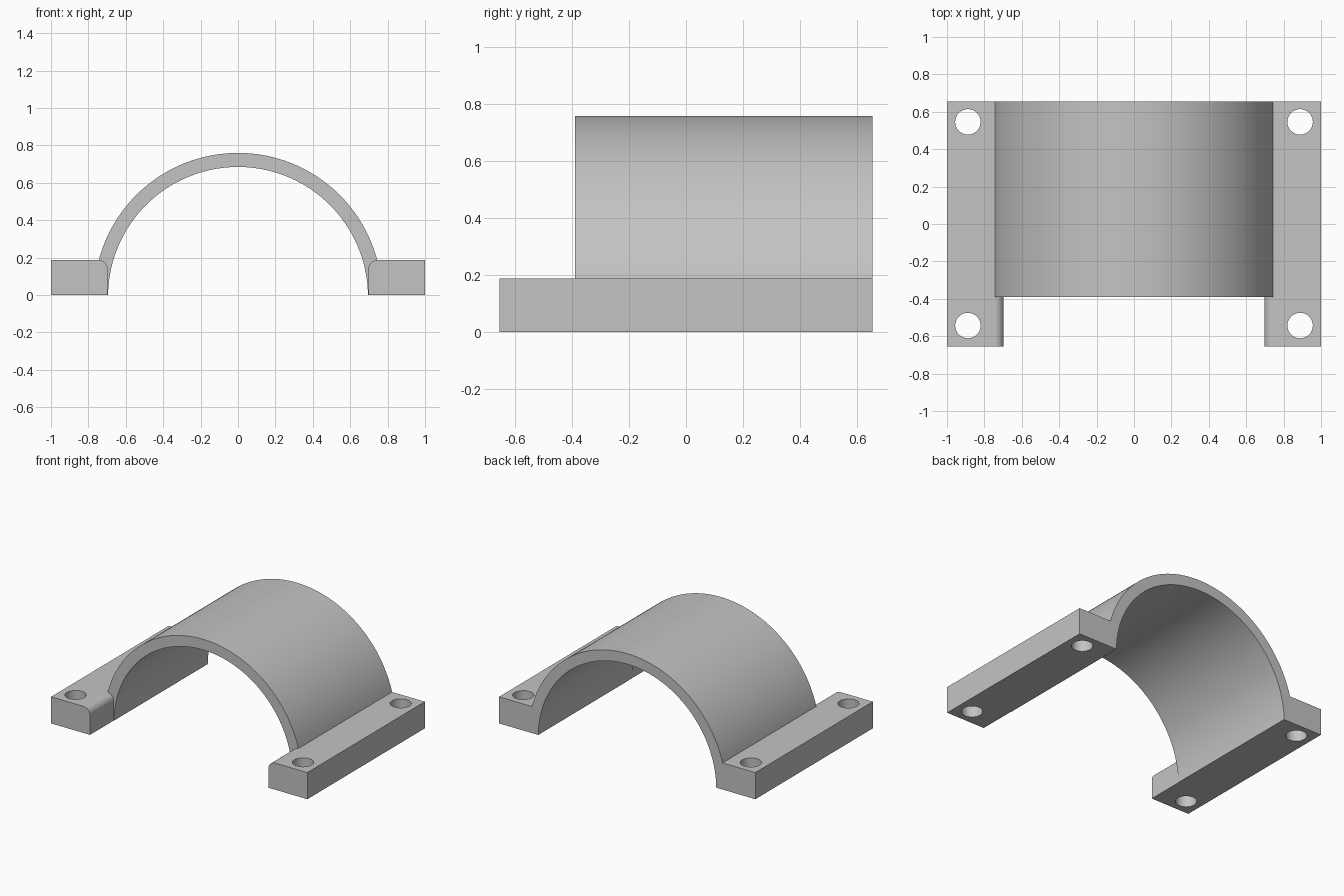
import bpy
import bmesh
from math import asin, cos, sin, pi

cube = bpy.data.objects.get("Cube")
if cube:
    bpy.data.objects.remove(cube, do_unlink=True)

FRONT, BACK = -0.655, 0.655
ARCH_FRONT = -0.39
PAD_TOP, PAD_IN, PAD_OUT = 0.188, 0.697, 1.0
CENTRE_Z, R_OUT, R_IN = -0.01, 0.77, 0.695
FILLET = 0.05

grey = bpy.data.materials.new("plain grey")
grey.use_nodes = True
grey.diffuse_color = (0.55, 0.55, 0.55, 1)
grey.node_tree.nodes["Principled BSDF"].inputs["Base Color"].default_value = (0.55, 0.55, 0.55, 1)


def extrude_profile(name, points, y0, y1):
    """Solid made by pulling an x-z outline along y."""
    bm = bmesh.new()
    face = bm.faces.new([bm.verts.new((x, y0, z)) for x, z in points])
    moved = bmesh.ops.extrude_face_region(bm, geom=[face])["geom"]
    verts = [v for v in moved if isinstance(v, bmesh.types.BMVert)]
    bmesh.ops.translate(bm, verts=verts, vec=(0, y1 - y0, 0))
    bmesh.ops.recalc_face_normals(bm, faces=bm.faces)
    mesh = bpy.data.meshes.new(name)
    bm.to_mesh(mesh)
    bm.free()
    obj = bpy.data.objects.new(name, mesh)
    bpy.context.collection.objects.link(obj)
    mesh.materials.append(grey)
    return obj


def arc(radius, steps=96):
    """Half circle from right to left, cut off at the ground."""
    start = asin(-CENTRE_Z / radius)
    angles = [start + (pi - 2 * start) * i / steps for i in range(steps + 1)]
    return [(radius * cos(a), CENTRE_Z + radius * sin(a)) for a in angles]


def combine(target, other, operation):
    bpy.context.view_layer.objects.active = target
    mod = target.modifiers.new(operation.title(), 'BOOLEAN')
    mod.operation = operation
    mod.solver = 'EXACT'
    mod.object = other
    bpy.ops.object.modifier_apply(modifier=mod.name)
    bpy.data.objects.remove(other, do_unlink=True)


# Curved saddle
clamp = extrude_profile("saddle_clamp", arc(R_OUT) + arc(R_IN)[::-1], ARCH_FRONT, BACK)

# Mounting flanges with a rounded inner top edge
for side, label in ((1, "left"), (-1, "right")):
    outline = [(PAD_IN, 0), (PAD_OUT, 0), (PAD_OUT, PAD_TOP)]
    for i in range(13):
        a = pi / 2 + pi / 2 * i / 12
        outline.append((PAD_IN + FILLET + FILLET * cos(a), PAD_TOP - FILLET + FILLET * sin(a)))
    outline = [(side * x, z) for x, z in outline]
    combine(clamp, extrude_profile(label + "_flange", outline, FRONT, BACK), 'UNION')

# Bolt holes
for x in (-0.888, 0.888):
    for y in (-0.543, 0.546):
        bpy.ops.mesh.primitive_cylinder_add(vertices=48, radius=0.068, depth=0.6, location=(x, y, 0.1))
        drill = bpy.context.object
        drill.name = "bolt_hole_cutter"
        drill.hide_render = True
        drill.data.materials.append(grey)
        combine(clamp, drill, 'DIFFERENCE')

# Smooth curved walls, crisp edges
bpy.ops.object.select_all(action='DESELECT')
clamp.select_set(True)
bpy.context.view_layer.objects.active = clamp
bpy.ops.object.shade_smooth_by_angle(angle=pi / 6)
